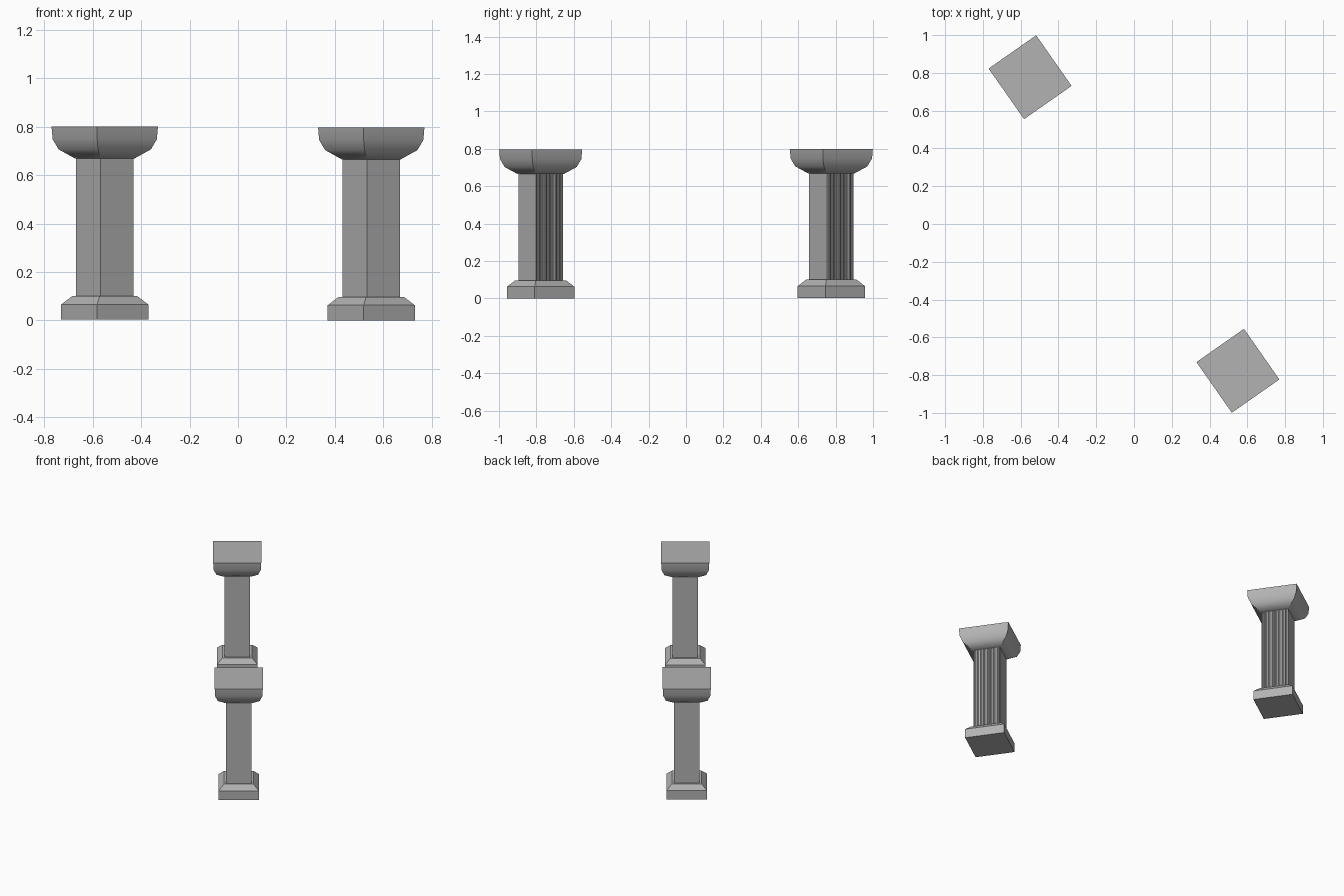
import bpy, bmesh, math
from mathutils import Matrix

cube = bpy.data.objects.get("Cube")
if cube:
    bpy.data.objects.remove(cube, do_unlink=True)

stone = bpy.data.materials.new("grey stone")
stone.use_nodes = True
colour = (0.45, 0.45, 0.45, 1)
stone.diffuse_color = colour
stone.node_tree.nodes["Principled BSDF"].inputs["Base Color"].default_value = colour

TURN = math.radians(35)


def rectangle(w, d):
    return [(-w / 2, -d / 2), (w / 2, -d / 2), (w / 2, d / 2), (-w / 2, d / 2)]


def fluted_rectangle(w, d, count, depth, steps=4):
    """Rectangle whose +x side carries a row of rounded grooves."""
    pts = [(-w / 2, -d / 2), (w / 2, -d / 2)]
    pitch = d / count
    groove = pitch * 0.7
    for i in range(count):
        mid = -d / 2 + (i + 0.5) * pitch
        for k in range(steps + 1):
            a = math.pi * k / steps
            pts.append((w / 2 - depth * math.sin(a), mid - groove / 2 * math.cos(a)))
    return pts + [(w / 2, d / 2), (-w / 2, d / 2)]


def loft(name, sections, place, smooth=False):
    """Join outlines given as (z, points) into a closed solid."""
    bm = bmesh.new()
    rings = [[bm.verts.new((x, y, z)) for x, y in pts] for z, pts in sections]
    for low, high in zip(rings, rings[1:]):
        n = len(low)
        for i in range(n):
            j = (i + 1) % n
            bm.faces.new((low[i], low[j], high[j], high[i]))
    bm.faces.new(rings[0][::-1])
    bm.faces.new(rings[-1])
    bm.normal_update()
    mesh = bpy.data.meshes.new(name)
    bm.to_mesh(mesh)
    bm.free()
    mesh.materials.append(stone)
    obj = bpy.data.objects.new(name, mesh)
    bpy.context.collection.objects.link(obj)
    obj.matrix_world = place
    if smooth:
        bpy.ops.object.select_all(action='DESELECT')
        obj.select_set(True)
        bpy.context.view_layer.objects.active = obj
        bpy.ops.object.shade_smooth_by_angle(angle=math.radians(40))


def pillar(side, x, y, z):
    place = Matrix.Translation((x, y, z)) @ Matrix.Rotation(TURN, 4, 'Z')
    # Square plinth with a sloped upper edge
    loft(side + "_base", [(0, rectangle(0.258, 0.258)), (0.063, rectangle(0.258, 0.258)),
                          (0.097, rectangle(0.19, 0.198))], place)
    # Shaft, grooved on one side only
    outline = fluted_rectangle(0.165, 0.175, 8, 0.008)
    loft(side + "_shaft", [(0.095, outline), (0.667, outline)], place)
    # Capital swelling out from the shaft
    swell = [(0.665, 0.555), (0.703, 0.868), (0.745, 0.98), (0.797, 1)]
    loft(side + "_capital", [(h, rectangle(0.307 * s, 0.327 * s)) for h, s in swell],
         place, smooth=True)


pillar("front_left", 0.55, -0.777, 0)
pillar("back_right", -0.55, 0.777, 0.003)
